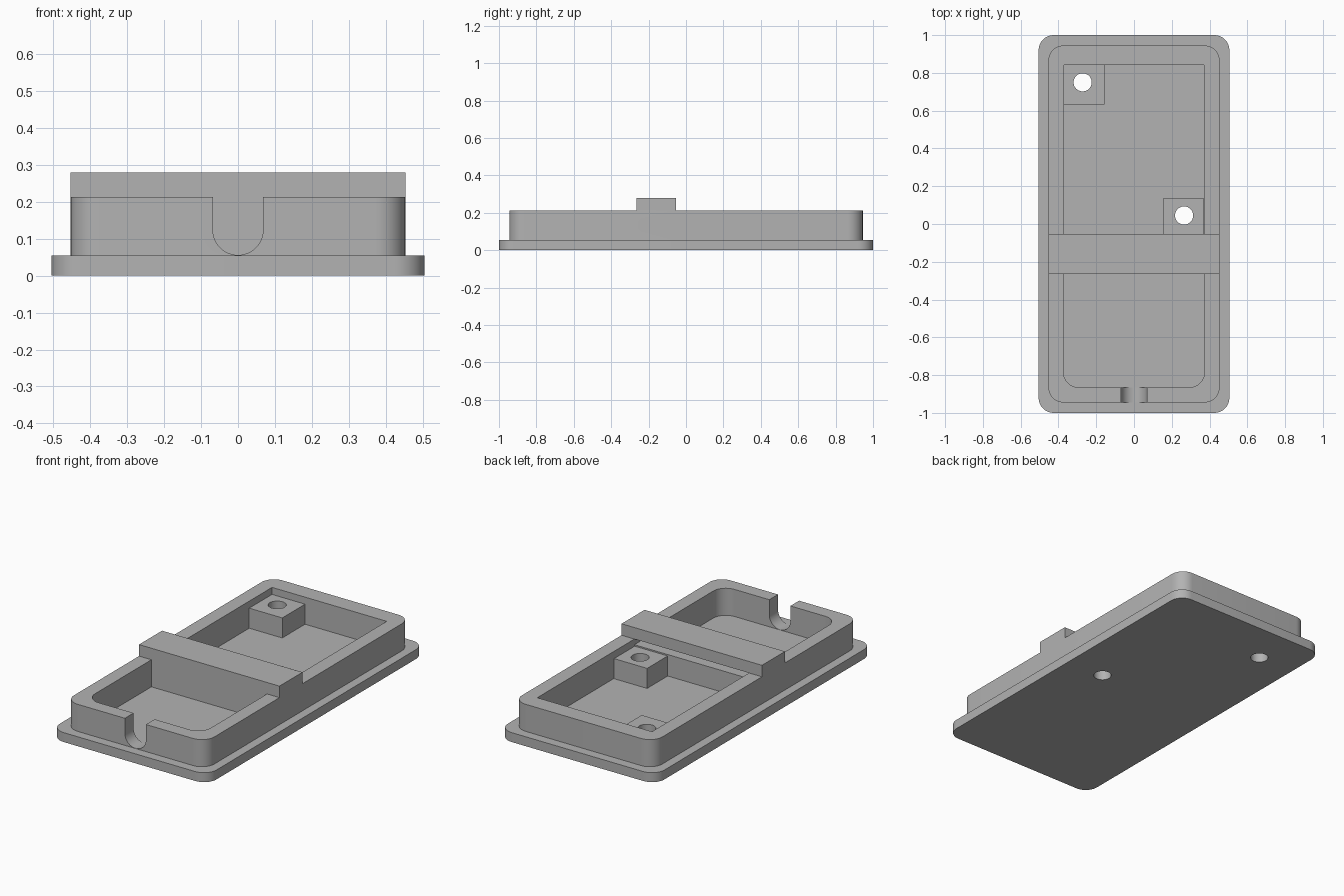
import bpy, bmesh, math
from mathutils import Matrix

default = bpy.data.objects.get("Cube")
if default:
    bpy.data.objects.remove(default, do_unlink=True)

grey = bpy.data.materials.new("light_grey")
grey.use_nodes = True
grey.diffuse_color = (0.45, 0.45, 0.45, 1)
grey.node_tree.nodes["Principled BSDF"].inputs["Base Color"].default_value = (0.45, 0.45, 0.45, 1)

FLOOR, RIM, TOP = 0.055, 0.213, 0.28
BRIDGE_FRONT, BRIDGE_REAR = -0.265, -0.053


def make_object(name, bm):
    bmesh.ops.recalc_face_normals(bm, faces=bm.faces)
    mesh = bpy.data.meshes.new(name)
    bm.to_mesh(mesh)
    bm.free()
    mesh.materials.append(grey)
    obj = bpy.data.objects.new(name, mesh)
    bpy.context.scene.collection.objects.link(obj)
    return obj


def block(name, x0, x1, y0, y1, z0, z1, radius=0, front_only=False):
    """Box whose upright edges can be rounded."""
    bm = bmesh.new()
    bmesh.ops.create_cube(bm, size=1)
    for v in bm.verts:
        v.co.x = x1 if v.co.x > 0 else x0
        v.co.y = y1 if v.co.y > 0 else y0
        v.co.z = z1 if v.co.z > 0 else z0
    if radius:
        mid = (y0 + y1) / 2
        edges = [e for e in bm.edges
                 if abs(e.verts[0].co.z - e.verts[1].co.z) > 0.001
                 and not (front_only and e.verts[0].co.y > mid)]
        bmesh.ops.bevel(bm, geom=edges, offset=radius, segments=10,
                        profile=0.5, affect='EDGES')
    return make_object(name, bm)


def cylinder(name, centre, radius, length, axis='Z'):
    bm = bmesh.new()
    bmesh.ops.create_cone(bm, cap_ends=True, segments=48, radius1=radius,
                          radius2=radius, depth=length)
    turn = {'X': Matrix.Rotation(math.pi / 2, 4, 'Y'),
            'Y': Matrix.Rotation(math.pi / 2, 4, 'X'),
            'Z': Matrix.Identity(4)}[axis]
    bm.transform(Matrix.Translation(centre) @ turn)
    return make_object(name, bm)


def cut(obj, cutters):
    """Subtract the cutters, keep the result and drop the helpers."""
    for c in cutters:
        c.hide_render = True
        mod = obj.modifiers.new("cut", 'BOOLEAN')
        mod.operation, mod.solver, mod.object = 'DIFFERENCE', 'EXACT', c
    bpy.context.view_layer.update()
    result = bpy.data.meshes.new_from_object(
        obj.evaluated_get(bpy.context.evaluated_depsgraph_get()))
    obj.modifiers.clear()
    obj.data = result
    for c in cutters:
        bpy.data.objects.remove(c, do_unlink=True)


# Screw posts: bounds and hole centre
posts = {
    "rear_post": ((-0.37, -0.157, 0.632, 0.842), (-0.272, 0.75)),
    "middle_post": ((0.155, 0.368, BRIDGE_REAR, 0.137), (0.265, 0.045)),
}


def screw_hole(centre):
    return cylinder("screw_hole", (*centre, 0.1), 0.048, 0.5)


# Base plate
plate = block("base_plate", -0.505, 0.505, -1, 1, 0, FLOOR, radius=0.08)
cut(plate, [screw_hole(c) for _, c in posts.values()])

# Raised wall with two pockets, cable notch, cross hole and bridge slot
wall = block("wall", -0.453, 0.453, -0.945, 0.945, FLOOR, RIM, radius=0.08)
notch_r = 0.068
notch_z = FLOOR + notch_r + 0.001
cut(wall, [
    block("front_pocket", -0.373, 0.373, -0.865, BRIDGE_FRONT, 0, 0.4, 0.08, True),
    block("rear_pocket", -0.37, 0.37, BRIDGE_REAR, 0.842, 0, 0.4),
    block("bridge_slot", -0.37, 0.37, -0.19, 0, 0.18, 0.4),
    cylinder("notch_round", (0, -0.9, notch_z), notch_r, 0.2, 'Y'),
    block("notch_slot", -notch_r, notch_r, -1, -0.8, notch_z, 0.4),
    cylinder("cross_hole", (0, -0.165, 0.135), 0.034, 2, 'X'),
])

# Bridge across the wall
block("bridge", -0.453, 0.453, BRIDGE_FRONT, BRIDGE_REAR, RIM, TOP)

# Posts with their screw holes
for name, (bounds, centre) in posts.items():
    post = block(name, *bounds, FLOOR, 0.172)
    cut(post, [screw_hole(centre)])

# Smooth the rounded surfaces and keep the edges sharp
for obj in bpy.context.scene.objects:
    obj.select_set(obj.type == 'MESH')
bpy.context.view_layer.objects.active = plate
bpy.ops.object.shade_smooth_by_angle(angle=math.radians(30))
